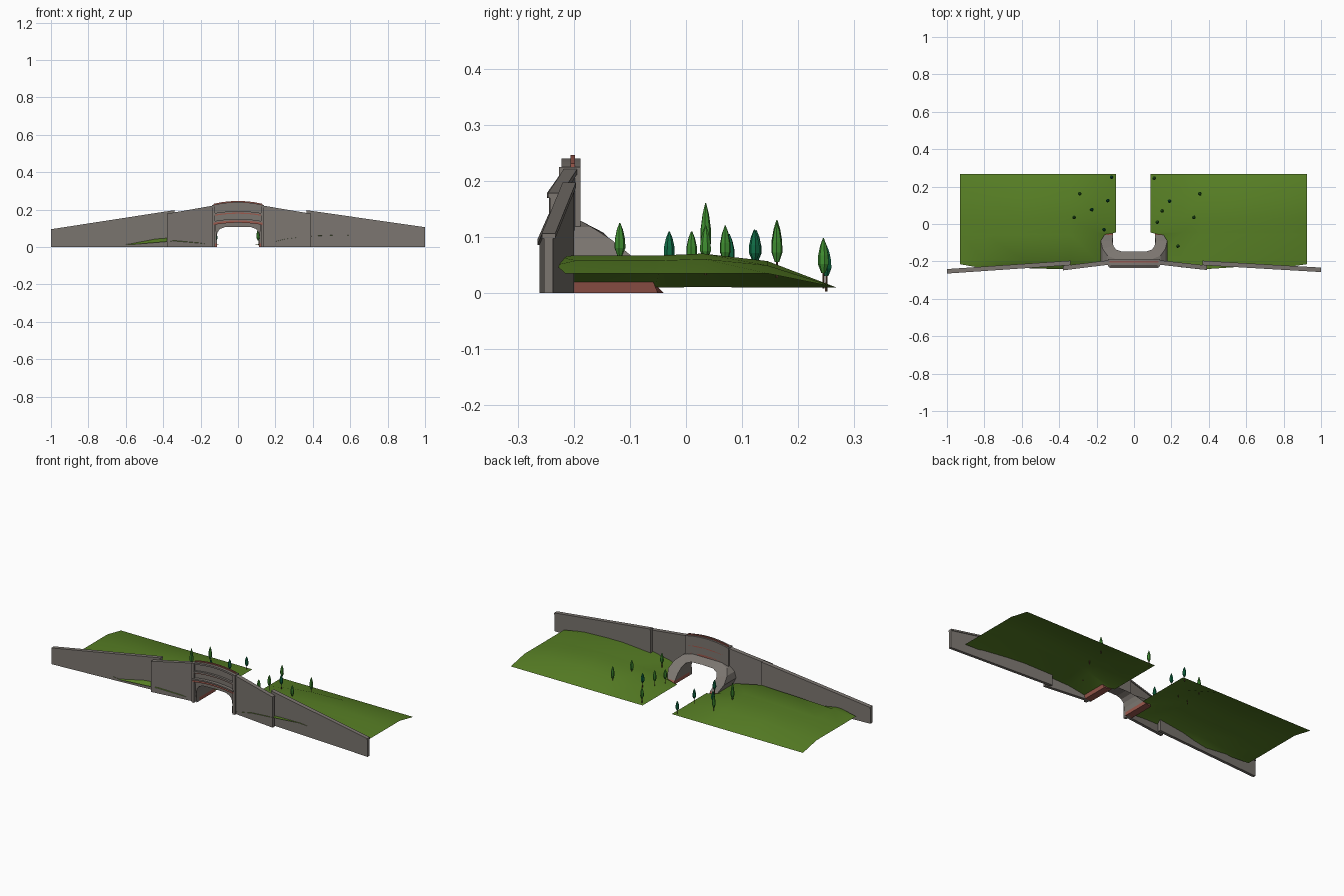
import bpy, bmesh, math, random

if "Cube" in bpy.data.objects:
    bpy.data.objects.remove(bpy.data.objects["Cube"])
random.seed(4)

def material(name, rgb):
    m = bpy.data.materials.new(name)
    m.diffuse_color = (*rgb, 1)
    m.use_nodes = True
    m.node_tree.nodes["Principled BSDF"].inputs["Base Color"].default_value = m.diffuse_color
    return m

STONE = material("grey stone", (0.20, 0.18, 0.162))
BRICK = material("red brick", (0.33, 0.10, 0.075))
GRASS = material("grass green", (0.095, 0.21, 0.018))
LEAF = material("leaf green", (0.05, 0.27, 0.03))
PINE = material("pine green", (0.005, 0.15, 0.06))
BARK = material("bark brown", (0.12, 0.06, 0.03))

def build(name, verts, faces, mats, rule=None, smooth=False, closed=True):
    bm = bmesh.new()
    vs = [bm.verts.new(v) for v in verts]
    for f in faces:
        bm.faces.new([vs[i] for i in f])
    bm.normal_update()
    if closed:
        bmesh.ops.recalc_face_normals(bm, faces=bm.faces[:])
    else:
        for f in bm.faces:
            if f.normal.z < 0:
                f.normal_flip()
    for f in bm.faces:
        f.smooth = smooth
        if rule:
            f.material_index = rule(f.calc_center_median())
    me = bpy.data.meshes.new(name)
    bm.to_mesh(me)
    bm.free()
    for m in mats:
        me.materials.append(m)
    ob = bpy.data.objects.new(name, me)
    bpy.context.collection.objects.link(ob)
    return ob

def prism(name, outline, y0, y1, mat):
    """Extrude an x-z outline along y."""
    n = len(outline)
    v = [(x, y, z) for y in (y0, y1) for x, z in outline]
    f = [tuple(range(n)), tuple(range(n, 2 * n))]
    f += [(i, (i + 1) % n, n + (i + 1) % n, n + i) for i in range(n)]
    return build(name, v, f, [mat])

def slab(name, a, b, half, bottoms, tops, mat):
    """Upright wall from plan point a to b with sloping top."""
    v = []
    for (x, y), z0, z1 in zip((a, b), bottoms, tops):
        v += [(x, y - half, z0), (x, y + half, z0), (x, y + half, z1), (x, y - half, z1)]
    f = [(0, 1, 2, 3), (4, 5, 6, 7)] + [(i, (i + 1) % 4, 4 + (i + 1) % 4, 4 + i) for i in range(4)]
    return build(name, v, f, [mat])

def wing(name, a, b, ta, tb):
    slab(name, a, b, 0.008, (0, 0), (ta - 0.008, tb - 0.008), STONE)
    slab(name + "_coping", a, b, 0.012, (ta - 0.009, tb - 0.009), (ta, tb), STONE)

def arc(z_end, rise, n=12, half=0.13):
    return [(half * (2 * i / n - 1), z_end + rise * (1 - (2 * i / n - 1) ** 2)) for i in range(n + 1)]

def band(name, z, thick, rise, y0, y1, mat):
    prism(name, arc(z, rise) + arc(z + thick, rise)[::-1], y0, y1, mat)

# wing walls
wing("outer_wing_left", (-1, -0.253), (-0.34, -0.208), 0.095, 0.197)
wing("outer_wing_right", (1, -0.245), (0.365, -0.208), 0.106, 0.197)
wing("inner_wing_left", (-0.38, -0.236), (-0.13, -0.205), 0.178, 0.222)
wing("inner_wing_right", (0.39, -0.234), (0.13, -0.205), 0.178, 0.222)

# tunnel profiles, right half from foot to crown
INNER = [(0.112, 0), (0.112, 0.02), (0.115, 0.05), (0.110, 0.078), (0.097, 0.096), (0.07, 0.106), (0, 0.108)]
OUTER = [(0.152, 0), (0.158, 0.02), (0.178, 0.06), (0.168, 0.095), (0.142, 0.118), (0.09, 0.13), (0, 0.132)]

def full(half):
    return half + [(-x, z) for x, z in half[-2::-1]]

# portal face with tunnel opening
prism("portal_face", full(INNER) + arc(0.215, 0.015), -0.215, -0.19, STONE)
for side, s in (("left", -1), ("right", 1)):
    prism("pilaster_" + side, [(s * 0.122, 0), (s * 0.138, 0), (s * 0.138, 0.225), (s * 0.122, 0.225)],
          -0.226, -0.188, STONE)
band("arch_brick_band", 0.118, 0.012, 0.012, -0.228, -0.19, BRICK)
band("lower_ledge", 0.130, 0.008, 0.012, -0.234, -0.19, STONE)
band("middle_brick_band", 0.166, 0.006, 0.012, -0.222, -0.19, BRICK)
band("upper_ledge", 0.172, 0.008, 0.012, -0.227, -0.19, STONE)
band("parapet_top", 0.215, 0.010, 0.015, -0.222, -0.188, STONE)
band("parapet_brick_crest", 0.224, 0.007, 0.015, -0.206, -0.198, BRICK)

# tunnel vault with slanted rear mouth and brick feet
inn, out = full(INNER), full(OUTER)
n = len(inn)
v = [(x, -0.2, z) for x, z in inn] + [(x, -0.2, z) for x, z in out]
v += [(x, -0.04 - z, z) for x, z in inn]
v += [(x, -0.05 - 0.3 * z - 6 * z * z, z) for x, z in out]
f = []
for i in range(n - 1):
    for a, b in ((0, n), (n, 3 * n), (3 * n, 2 * n), (2 * n, 0)):
        f.append((a + i, a + i + 1, b + i + 1, b + i))
f += [(0, n, 3 * n, 2 * n), (n - 1, 2 * n - 1, 4 * n - 1, 3 * n - 1)]
vault = build("tunnel_vault", v, f, [STONE, BRICK], lambda c: 1 if c.z < 0.019 else 0)

# grass banks: stations of (x, height, front edge y, front edge height)
RIGHT = [(0.088, 0.010, -0.212, 0.010), (0.25, 0.045, -0.231, 0.042), (0.36, 0.058, -0.243, 0.056),
         (0.55, 0.067, -0.230, 0.065), (0.80, 0.058, -0.232, 0.05), (0.925, 0.035, -0.215, 0.035)]
LEFT = [(-0.097, 0.010, -0.212, 0.010), (-0.2, 0.035, -0.224, 0.020), (-0.34, 0.065, -0.243, 0.032),
        (-0.58, 0.058, -0.236, 0.012), (-0.80, 0.05, -0.238, 0.045), (-0.93, 0.035, -0.215, 0.035)]
ROWS = [(-0.195, 1), (-0.055, 1), (-0.045, 1), (0.03, 1.05), (0.145, 0.85), (0.268, 0)]

def bank(name, stations):
    v = []
    for k, (x, h, fy, fz) in enumerate(stations):
        tuck = math.copysign(0.035, x) if k == 0 else 0   # tucks inside the vault leg
        v.append((x + tuck, fy, fz))
        for y, w in ROWS:
            z = max(0.01, h * w)
            if k == 5 and 0 < w:
                z = h
            v.append((x + (tuck if y < -0.05 else 0), y, z))
    m = len(ROWS) + 1
    f = [(k * m + j, k * m + j + 1, (k + 1) * m + j + 1, (k + 1) * m + j)
         for k in range(len(stations) - 1) for j in range(m - 1)]
    build(name, v, f, [GRASS], smooth=True, closed=False)

bank("grass_bank_right", RIGHT)
bank("grass_bank_left", LEFT)

# trees: x, y, top, crown height, crown material
TREES = [(-0.12, 0.25, 0.085, 0.055, PINE), (-0.29, 0.162, 0.130, 0.072, LEAF),
         (-0.14, 0.125, 0.112, 0.055, PINE), (-0.225, 0.077, 0.105, 0.055, PINE),
         (-0.32, 0.035, 0.160, 0.092, LEAF), (-0.16, -0.03, 0.110, 0.055, PINE),
         (0.108, 0.245, 0.098, 0.062, LEAF), (0.19, 0.122, 0.113, 0.055, PINE),
         (0.352, 0.162, 0.125, 0.070, LEAF), (0.125, 0.01, 0.110, 0.055, LEAF),
         (0.32, 0.035, 0.120, 0.060, LEAF), (0.235, -0.118, 0.125, 0.060, LEAF),
         (0.15, 0.07, 0.120, 0.062, LEAF)]
PROFILE = [(0.004, 0), (0.010, 0.25), (0.0095, 0.5), (0.006, 0.78), (0.001, 1)]

def lathe(name, x, y, z, h, profile, sides, mat):
    spin = random.uniform(0, 1)
    v = [(x + r * math.cos(spin + 2 * math.pi * i / sides), y + r * math.sin(spin + 2 * math.pi * i / sides), z + h * t)
         for r, t in profile for i in range(sides)]
    m = len(profile)
    f = [tuple(range(sides)), tuple(range((m - 1) * sides, m * sides))]
    f += [(j * sides + i, j * sides + (i + 1) % sides, (j + 1) * sides + (i + 1) % sides, (j + 1) * sides + i)
          for j in range(m - 1) for i in range(sides)]
    build(name, v, f, [mat])

for k, (x, y, top, h, mat) in enumerate(TREES):
    base = top - h
    lathe(f"tree_crown_{k}", x, y, base, h, PROFILE, 7, mat)
    foot = max(0.003, base - 0.028)
    lathe(f"tree_trunk_{k}", x, y, foot, base + 0.005 - foot, [(0.0022, 0), (0.0018, 1)], 5, BARK)
